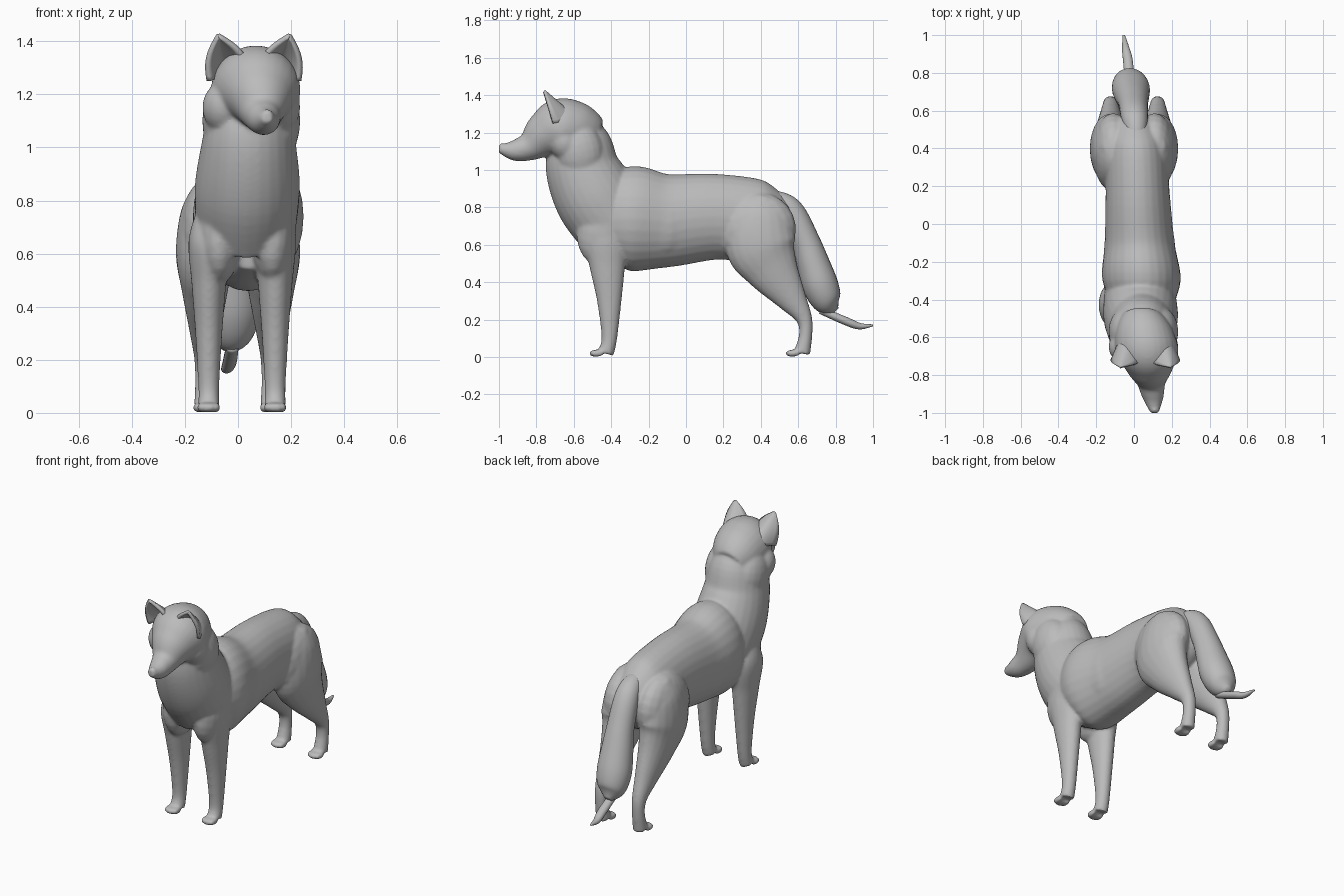
import bpy
import bmesh
import math
from mathutils import Matrix, Vector

default_cube = bpy.data.objects.get("Cube")
if default_cube:
    bpy.data.objects.remove(default_cube, do_unlink=True)

shade = (0.5, 0.5, 0.5, 1)
grey = bpy.data.materials.new("fur grey")
grey.use_nodes = True
grey.diffuse_color = shade
grey.node_tree.nodes["Principled BSDF"].inputs["Base Color"].default_value = shade


def smooth_path(stations, steps=6):
    """Round off a path of (y, z, radius) stations with a spline."""
    points = [Vector(s) for s in stations]
    padded = [points[0], *points, points[-1]]
    path = []
    for before, start, end, after in zip(padded, padded[1:], padded[2:], padded[3:]):
        leave, arrive = (end - before) / 2, (after - start) / 2
        for step in range(steps):
            t = step / steps
            ease = t * t * (3 - 2 * t)
            path.append(start.lerp(end, ease) + leave * t * (1 - t) ** 2 - arrive * t * t * (1 - t))
    return path + [points[-1]]


def limb(bm, stations, x_start, x_end, spread=1.0, extra=0.0, sides=28):
    """Oval tube along a side-on path; half width is radius * spread + extra."""
    path = smooth_path(stations)
    last = len(path) - 1
    rings = []
    for i, (y, z, radius) in enumerate(path):
        along = path[min(i + 1, last)] - path[max(i - 1, 0)]
        across = Vector((0, -along.y, along.x)).normalized()
        middle = Vector((x_start + (x_end - x_start) * i / last, y, z))
        half_width = Vector((radius * spread + extra, 0, 0))
        angles = [math.tau * k / sides for k in range(sides)]
        rings.append([bm.verts.new(middle + across * radius * math.cos(a) + half_width * math.sin(a))
                      for a in angles])
    for lower, upper in zip(rings, rings[1:]):
        for k in range(sides):
            bm.faces.new((lower[k - 1], lower[k], upper[k], upper[k - 1]))
    bm.faces.new(rings[0])
    bm.faces.new(rings[-1])


def ball(bm, centre, size, tilt=0.0):
    """Oval lump, tilted about the side axis."""
    matrix = Matrix.Translation(centre) @ Matrix.Rotation(tilt, 4, "X") @ Matrix.Diagonal((*size, 1))
    bmesh.ops.create_uvsphere(bm, u_segments=20, v_segments=12, radius=1, matrix=matrix)


def finish(bm, name):
    """Turn the mesh into a smooth shaded object."""
    bmesh.ops.recalc_face_normals(bm, faces=bm.faces)
    mesh = bpy.data.meshes.new(name)
    bm.to_mesh(mesh)
    bm.free()
    mesh.materials.append(grey)
    mesh.polygons.foreach_set("use_smooth", [True] * len(mesh.polygons))
    obj = bpy.data.objects.new(name, mesh)
    bpy.context.collection.objects.link(obj)
    return obj


# Torso from rump to breast, then the neck rising out of the chest
bm = bmesh.new()
torso = [(.57, .74, .1), (.42, .73, .21), (.15, .75, .23), (-.1, .73, .25),
         (-.3, .74, .28), (-.47, .73, .19)]
neck = [(-.38, .7, .21), (-.48, .85, .22), (-.55, 1, .2), (-.57, 1.14, .17), (-.61, 1.27, .1)]
limb(bm, torso, 0, .05, spread=.74)
limb(bm, neck, .03, .05, spread=.9)

# Legs with toes, plus shoulder, haunch and rib muscles, mirrored
hind_leg = [(.42, .86, .04), (.4, .76, .15), (.4, .6, .19), (.46, .47, .145), (.56, .32, .085),
            (.63, .21, .045), (.64, .12, .036), (.62, .02, .045)]
front_leg = [(-.45, .78, .04), (-.43, .65, .12), (-.42, .48, .095), (-.41, .3, .066),
             (-.41, .1, .042), (-.43, .02, .045)]
for side in (-1, 1):
    for leg, body_x, toe_y in ((hind_leg, 0, .56), (front_leg, .015, -.49)):
        leg_x = body_x + side * .125
        limb(bm, leg, leg_x, leg_x, spread=.47, extra=.02, sides=20)
        for toe in (-1.5, -.5, .5, 1.5):
            ball(bm, (leg_x + toe * .02, toe_y + abs(toe) * .01, .02), (.014, .035, .02))
    ball(bm, (.03 + side * .1, -.42, .7), (.09, .16, .22), -.3)
    ball(bm, (side * .11, .38, .68), (.11, .21, .2), .4)
    ball(bm, (.03 + side * .07, -.15, .72), (.12, .25, .2))

# Head turned a little to its left, with nose, brows, eyes, cheeks and neck ruff
skull = [(-.48, 1.17, .1), (-.53, 1.19, .135), (-.6, 1.21, .16), (-.68, 1.215, .165),
         (-.76, 1.18, .125), (-.84, 1.125, .077), (-.92, 1.105, .056), (-1, 1.115, .022)]
limb(bm, skull, .04, .11)
ball(bm, (.11, -.985, 1.125), (.024, .018, .02))
for side in (-1, 1):
    ball(bm, (.07 + side * .06, -.77, 1.245), (.04, .035, .025), .4)
    ball(bm, (.075 + side * .06, -.8, 1.22), (.015, .012, .012))
    ball(bm, (.05 + side * .1, -.65, 1.15), (.085, .085, .1), .3)
    ball(bm, (.05 + side * .09, -.57, 1.1), (.095, .13, .16), .2)

# Merge the overlapping volumes into one smooth skin
body = finish(bm, "body")
skin = body.modifiers.new("fuse", "REMESH")
skin.mode = "VOXEL"
skin.voxel_size = .008
skin.use_smooth_shade = True
soften = body.modifiers.new("soften", "SMOOTH")
soften.factor = .5
soften.iterations = 12


# Ears: cupped triangles, open to the front
def make_ear(name, side, cells=10):
    bm = bmesh.new()
    outer, inner, tip = [Vector((.06 + side * x, y, z)) for x, y, z in
                         ((.17, -.71, 1.25), (.03, -.73, 1.32), (.135, -.76, 1.425))]
    grid = []
    for row in range(cells + 1):
        rise = row / cells
        line = []
        for column in range(cells + 1):
            u = column / cells
            point = outer.lerp(inner, u).lerp(tip, rise * .97)
            point.x += side * .02 * math.sin(math.pi * rise) * (1 - 2 * u)
            point.y += .12 * (1 - rise) * math.sin(math.pi * u)
            line.append(bm.verts.new(point))
        grid.append(line)
    for low, high in zip(grid, grid[1:]):
        for c in range(cells):
            bm.faces.new((low[c], low[c + 1], high[c + 1], high[c]))
    shell = finish(bm, name).modifiers.new("thickness", "SOLIDIFY")
    shell.thickness = .018
    shell.offset = 0


make_ear("left_ear", 1)
make_ear("right_ear", -1)

# Bushy hanging tail with a thin curled tip
bm = bmesh.new()
brush = [(.4, .86, .03), (.5, .83, .055), (.57, .77, .068), (.64, .62, .075), (.68, .5, .087),
         (.72, .38, .095), (.76, .29, .075), (.8, .245, .02)]
curl = [(.72, .25, .02), (.86, .19, .022), (.93, .165, .017), (1, .17, .005)]
limb(bm, brush, .015, -.03, spread=1.05)
limb(bm, curl, -.02, -.055, spread=1.2, sides=14)
finish(bm, "tail")
